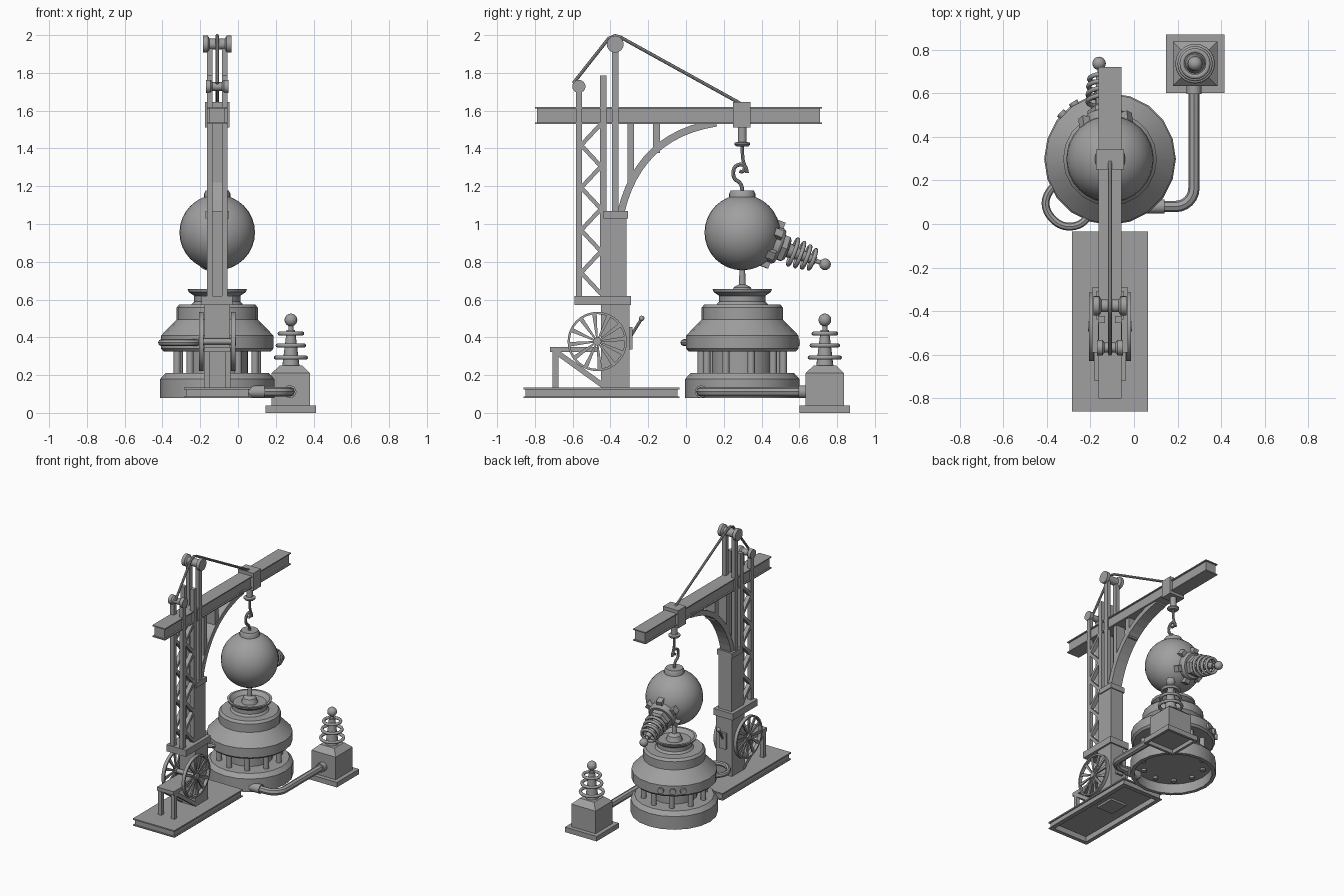
import bpy, bmesh
from math import pi, sin, cos, radians, sqrt
from mathutils import Vector, Matrix

cube = bpy.data.objects.get("Cube")
if cube:
    bpy.data.objects.remove(cube, do_unlink=True)

GREY = (0.35, 0.35, 0.35, 1)
metal = bpy.data.materials.new("plain_grey")
metal.use_nodes = True
metal.diffuse_color = GREY
metal.node_tree.nodes["Principled BSDF"].inputs["Base Color"].default_value = GREY

CX = -0.11   # shared centre line of crane and machine
CY = 0.298   # machine axis
UP = Vector((0, 0, 1))


def finish(name, bm, smooth=0):
    bmesh.ops.recalc_face_normals(bm, faces=bm.faces)
    me = bpy.data.meshes.new(name)
    bm.to_mesh(me)
    bm.free()
    ob = bpy.data.objects.new(name, me)
    bpy.context.collection.objects.link(ob)
    me.materials.append(metal)
    if smooth:
        bpy.ops.object.select_all(action='DESELECT')
        ob.select_set(True)
        bpy.context.view_layer.objects.active = ob
        bpy.ops.object.shade_smooth_by_angle(angle=radians(smooth))
    return ob


def box(name, x, y, z, matrix=Matrix()):
    bm = bmesh.new()
    bmesh.ops.create_cube(bm, size=1)
    for v in bm.verts:
        v.co = matrix @ Vector([(r[0] + r[1]) / 2 + c * (r[1] - r[0])
                                for r, c in zip((x, y, z), v.co)])
    return finish(name, bm)


def frame(origin, axis=UP):
    return Matrix.Translation(origin) @ Vector(axis).to_track_quat('Z', 'Y').to_matrix().to_4x4()


def lathe(name, profile, matrix, sides=24, closed=False, turn=0, smooth=32):
    """Spin (radius, height) points round the local z axis."""
    bm = bmesh.new()
    rows = []
    for r, h in profile:
        n = 1 if r == 0 else sides
        rows.append([bm.verts.new(matrix @ Vector((r * cos(turn + 2 * pi * i / sides),
                     r * sin(turn + 2 * pi * i / sides), h))) for i in range(n)])
    for a, b in zip(rows, rows[1:] + rows[:1] if closed else rows[1:]):
        for i in range(sides):
            j = (i + 1) % sides
            quad = [a[i % len(a)], a[j % len(a)], b[j % len(b)], b[i % len(b)]]
            bm.faces.new(list(dict.fromkeys(quad)))
    return finish(name, bm, smooth)


def rod(name, a, b, r, sides=12):
    a, b = Vector(a), Vector(b)
    h = (b - a).length
    return lathe(name, [(0, 0), (r, 0), (r, h), (0, h)], frame(a, b - a), sides)


def ball(name, centre, r, sides=16):
    bm = bmesh.new()
    bmesh.ops.create_uvsphere(bm, u_segments=sides, v_segments=sides // 2, radius=r,
                              matrix=Matrix.Translation(centre))
    return finish(name, bm, 40)


def ring(name, matrix, height, major, minor):
    pts = [(major + minor * cos(k * pi / 4), height + minor * sin(k * pi / 4)) for k in range(8)]
    return lathe(name, pts, matrix, 20, True, smooth=60)


def tube(name, points, r, kind='POLY'):
    cu = bpy.data.curves.new(name, 'CURVE')
    cu.dimensions, cu.bevel_depth, cu.bevel_resolution, cu.use_fill_caps = '3D', r, 2, True
    sp = cu.splines.new(kind)
    sp.points.add(len(points) - 1)
    for p, co in zip(sp.points, points):
        p.co = (*co, 1)
    if kind == 'NURBS':
        sp.order_u, sp.use_endpoint_u, sp.resolution_u = 3, True, 6
    ob = bpy.data.objects.new(name, cu)
    bpy.context.collection.objects.link(ob)
    cu.materials.append(metal)
    bpy.ops.object.select_all(action='DESELECT')
    ob.select_set(True)
    bpy.context.view_layer.objects.active = ob
    bpy.ops.object.convert(target='MESH')
    bpy.ops.object.shade_smooth_by_angle(angle=radians(40))


def prism(name, outline, x):
    """Extrude a (y, z) outline across x."""
    bm = bmesh.new()
    f = bm.faces.new([bm.verts.new((x[0], y, z)) for y, z in outline])
    ext = bmesh.ops.extrude_face_region(bm, geom=[f])
    for v in ext["geom"]:
        if isinstance(v, bmesh.types.BMVert):
            v.co.x = x[1]
    return finish(name, bm)


def strip(name, path, t, x):
    """Flat bar of thickness t following a (y, z) path."""
    pts = [Vector(p) for p in path]
    sides = []
    for i, p in enumerate(pts):
        d = (pts[min(i + 1, len(pts) - 1)] - pts[max(i - 1, 0)]).normalized()
        sides.append(Vector((-d.y, d.x)) * t / 2)
    prism(name, [p + s for p, s in zip(pts, sides)]
          + [p - s for p, s in reversed(list(zip(pts, sides)))], x)


def mid(half):
    return (CX - half, CX + half)


# Crane base plate: hollow below, with top and bottom flanges
box("base_top", mid(.175), (-.86, -.035), (.125, .135))
for s in (-1, 1):
    box("base_side_wall", sorted((CX + s * .165, CX + s * .15)), (-.85, -.045), (.085, .13))
    box("base_side_flange", sorted((CX + s * .175, CX + s * .145)), (-.86, -.035), (.08, .087))
    y = -.4475 + s * .4025
    box("base_end_wall", mid(.165), sorted((y, y - s * .015)), (.085, .13))
    box("base_end_flange", mid(.175), sorted((y + s * .01, y - s * .02)), (.08, .087))

# Column
box("lower_column", mid(.068), (-.45, -.30), (.11, .57))
box("column_shelf", mid(.082), (-.59, -.29), (.57, .62))
box("upper_column", mid(.055), (-.432, -.315), (.62, 1.03))
box("column_cap", mid(.063), (-.437, -.308), (1.03, 1.07))

# Paired mast posts and lattice bracing
for s in (-1, 1):
    x = sorted((CX + s * .055, CX + s * .024))
    box("rear_post", x, (-.583, -.55), (.62, 1.72))
    box("lattice_post", x, (-.455, -.422), (.62, 1.785))
    box("mast_post", x, (-.392, -.358), (1.07, 1.95))
    zs = [.63 + .1125 * k for k in range(9)]
    for k in range(8):
        ends = (-.555, -.45) if k % 2 else (-.45, -.555)
        strip("lattice_bar", [(ends[0], zs[k]), (ends[1], zs[k + 1])], .022, x)

# Boom and its curved brace
for z in ((1.53, 1.538), (1.612, 1.62)):
    box("boom_flange", mid(.053), (-.80, .72), z)
box("boom_web", mid(.042), (-.79, .71), (1.535, 1.615))
P = [Vector(p) for p in ((-.345, 1.06), (-.25, 1.47), (.16, 1.535))]
arc = [P[0] * (1 - t) ** 2 + P[1] * 2 * t * (1 - t) + P[2] * t * t for t in [k / 12 for k in range(13)]]
strip("curved_brace", arc, .038, mid(.045))
box("brace_strut", mid(.04), (-.31, -.275), (1.21, 1.535))
box("brace_strut", mid(.04), (-.175, -.138), (1.375, 1.535))

# Pulleys and cable
for y, z, r, w in ((-.375, 1.952, .045, .075), (-.567, 1.728, .035, .06)):
    prof = [(0, -w), (r, -w), (r, -w + .025), (r * .65, -w + .035)]
    prof += [(a, -h) for a, h in reversed(prof)]
    lathe("pulley", prof, frame((CX, y, z), (1, 0, 0)), 16)
tube("cable", [(CX, -.597, 1.745), (CX, -.41, 1.982), (CX, -.375, 1.997),
               (CX, -.345, 1.988), (CX, .285, 1.64)], .009)

# Trolley and hook
box("trolley", mid(.064), (.25, .342), (1.51, 1.645))
lathe("hook_mount", [(0, 1.41), (.03, 1.41), (.042, 1.42), (.042, 1.43), (.023, 1.435), (.023, 1.52)],
      frame((CX, CY, 0)), 16)
tube("upper_hook", [(CX, CY + y, z) for y, z in ((0, 1.42), (0, 1.34), (.015, 1.31), (.005, 1.27), (-.015, 1.28))],
     .009, 'NURBS')
tube("lower_hook", [(CX, CY + y, z) for y, z in ((0, 1.17), (0, 1.215), (-.05, 1.24), (-.045, 1.31),
                                               (.02, 1.32), (.025, 1.27))], .01, 'NURBS')

# Spoked wheels with axle
for s in (-1, 1):
    m = frame((CX + s * .085, -.47, .378), (1, 0, 0))
    lathe("wheel_rim", [(.145, -.012), (.157, -.012), (.157, .012), (.145, .012)], m, 32, True)
    lathe("wheel_hub", [(0, -.015), (.022, -.015), (.022, .015), (0, .015)], m, 12)
    for k in range(12):
        a = k * pi / 6 + .1
        d = Vector((cos(a), sin(a)))
        n = Vector((-d.y, d.x))
        c = Vector((-.47, .378))
        prism("wheel_spoke", [c + d * .015 + n * .004, c + d * .15 + n * .012,
                              c + d * .15 - n * .012, c + d * .015 - n * .004],
              (CX + s * .085 - .005, CX + s * .085 + .005))
rod("wheel_axle", (CX - .095, -.47, .378), (CX + .095, -.47, .378), .016)

# Rear bearing stand
box("stand_top", mid(.07), (-.72, -.46), (.322, .35))
for s in (-1, 1):
    x = sorted((CX + s * .07, CX + s * .042))
    box("stand_leg", x, (-.708, -.676), (.13, .33))
    strip("stand_diagonal", [(-.69, .325), (-.44, .145)], .028, x)

# Control lever on the column
box("lever_plate", mid(.028), (-.30, -.283), (.335, .455))
rod("lever", (CX, -.29, .41), (CX, -.237, .495), .008, 8)
ball("lever_knob", (CX, -.235, .5), .015, 12)

# Machine body
axis = frame((CX, CY, 0))
lathe("machine_base", [(0, .155), (.275, .155), (.275, .08), (.302, .08), (.302, .18), (.275, .21), (0, .21)], axis, 20, smooth=25)
lathe("machine_core", [(.16, .2), (.16, .34)], axis, 20)
for k in range(10):
    a = (k + .35) * pi / 5
    x, y = CX + .218 * cos(a), CY + .218 * sin(a)
    rod("pillar", (x, y, .14), (x, y, .34), .019)
lathe("machine_drum", [(0, .325), (.283, .325), (.297, .34), (.297, .41), (.215, .495), (.215, .558),
                       (.2, .575), (.135, .575), (.122, .59), (.122, .62), (.152, .64), (.157, .656),
                       (.14, .656), (.115, .63), (.0, .63)], axis, 20, smooth=25)
lathe("spindle", [(.06, .625), (.045, .665), (.018, .68), (.014, .78)], axis, 16)
for deg in (107, 123, 137):
    d = Vector((cos(radians(deg)), sin(radians(deg)), 0))
    c = Vector((CX, CY, .372))
    rod("side_port", c + d * .28, c + d * .312, .022, 14)
tube("loop_pipe", [(x, y, .372) for x, y in ((-.34, .2), (-.4, .15), (-.41, .06), (-.33, -.02),
                                             (-.22, .0), (-.2, .06))], .018, 'NURBS')

# Hanging sphere
ball("sphere", (CX, CY, .955), .2, 32)
lathe("sphere_cap", [(.07, 1.13), (.07, 1.16), (.06, 1.178), (0, 1.178)], axis, 20)


# Ringed insulators
def insulator(m, start, end, r0, r1, rings, tip, tip_r):
    lathe("insulator_core", [(0, start), (r0, start), (r1, end), (r1 * .6, end), (r1 * .6, tip)], m, 16)
    for h, r in rings:
        ring("insulator_ring", m, h, r, .011)
    ball("insulator_ball", m @ Vector((0, 0, tip)), tip_r)


nozzle = frame((CX, CY, .955), (-.05, .437, -.168))
lathe("nozzle_collar", [(.1, .14), (.1, .2), (.09, .215), (0, .215)], nozzle, 20)
lathe("nozzle_nut", [(.078, .2), (.078, .245), (.06, .258), (0, .258)], nozzle, 6)
for k in range(6):
    box("collar_lug", (.08, .13), (-.022, .022), (.13, .195),
        nozzle @ Matrix.Rotation(k * pi / 3 + pi / 2, 4, 'Z'))
insulator(nozzle, .25, .42, .04, .02, ((.29, .072), (.327, .067), (.364, .061), (.4, .053)), .472, .031)

# Remote terminal box
IX, IY = .28, .735
q = sqrt(2)
lathe("terminal_box", [(0, .03), (.115 * q, .03), (.115 * q, 0), (.134 * q, 0), (.134 * q, .038),
                       (.102 * q, .038), (.102 * q, .21), (.06 * q, .25), (0, .25)],
      frame((IX, IY, 0)), 4, turn=pi / 4, smooth=0)
insulator(frame((IX, IY, .245)), 0, .195, .046, .022, ((.048, .08), (.112, .07), (.175, .06)), .247, .034)

# Supply pipe from machine base to terminal box
bend = [(.19 + .085 * sin(a), .165 - .085 * cos(a), .112) for a in [k * pi / 12 for k in range(7)]]
tube("supply_pipe", [(.02, .08, .112)] + bend + [(.275, .66, .112)], .026)
rod("pipe_collar", (.03, .08, .112), (.14, .08, .112), .033, 16)
rod("pipe_collar", (.275, .595, .112), (.275, .64, .112), .034, 16)
